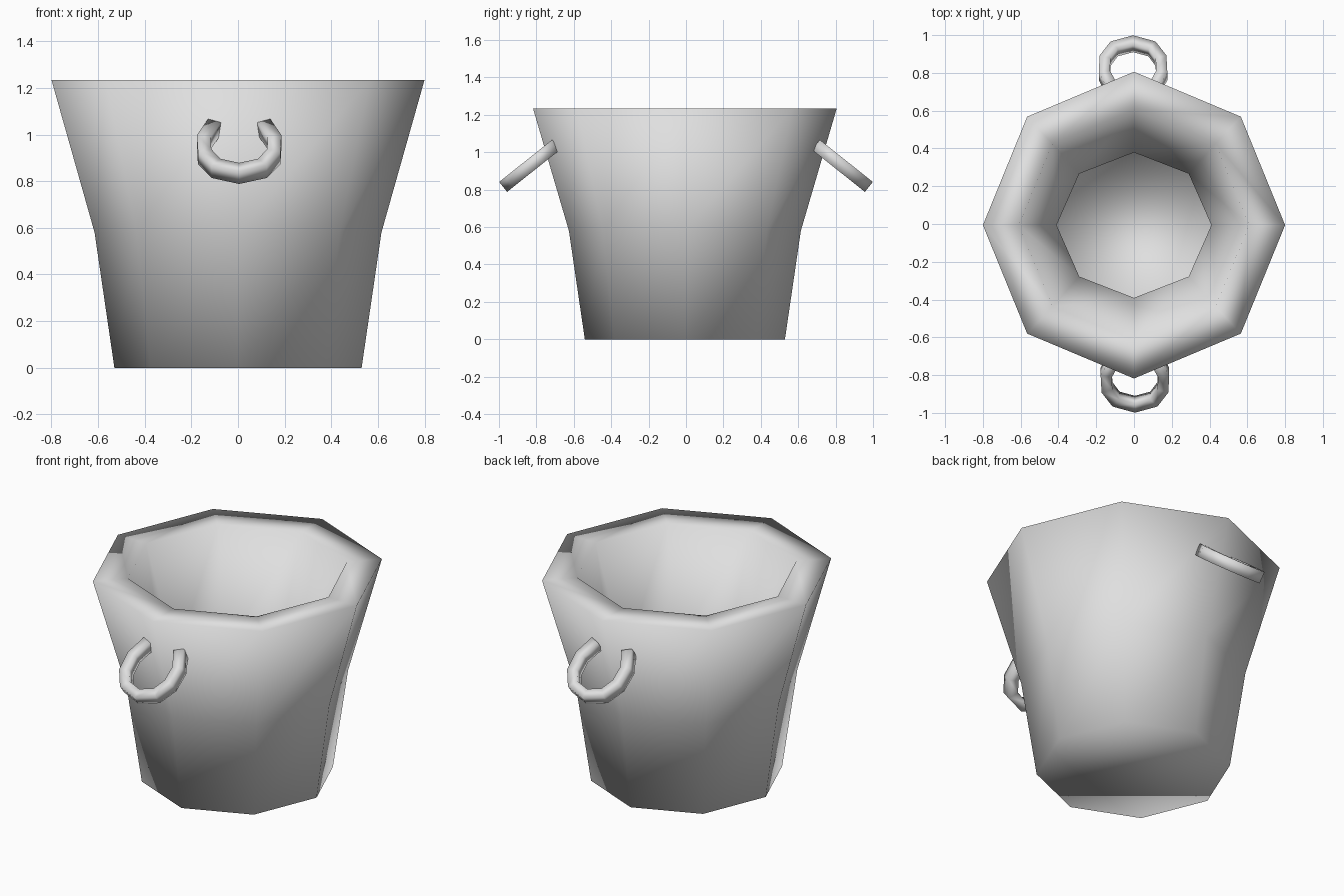
import bpy, bmesh, math
from mathutils import Vector

cube = bpy.data.objects.get("Cube")
if cube:
    bpy.data.objects.remove(cube, do_unlink=True)

grey = bpy.data.materials.new("light grey")
grey.use_nodes = True
colour = (0.74, 0.74, 0.74, 1)
grey.diffuse_color = colour
grey.node_tree.nodes["Principled BSDF"].inputs["Base Color"].default_value = colour

SIDES = 8
CENTRE_Y = -0.006


def loft(name, rings):
    """Smooth-shaded capped skin through rings of equal vertex count."""
    bm = bmesh.new()
    loops = [[bm.verts.new(co) for co in ring] for ring in rings]
    count = len(loops[0])
    for low, high in zip(loops, loops[1:]):
        for i in range(count):
            j = (i + 1) % count
            bm.faces.new((low[i], low[j], high[j], high[i]))
    bm.faces.new(reversed(loops[0]))
    bm.faces.new(loops[-1])
    bmesh.ops.recalc_face_normals(bm, faces=bm.faces)
    for face in bm.faces:
        face.smooth = True
    mesh = bpy.data.meshes.new(name)
    bm.to_mesh(mesh)
    bm.free()
    mesh.materials.append(grey)
    bpy.context.collection.objects.link(bpy.data.objects.new(name, mesh))


def make_bucket():
    """Eight-sided thick-walled bucket: x radius, y radius, height of each ring."""
    profile = [(0.53, 0.535, 0), (0.615, 0.62, 0.58), (0.80, 0.812, 1.235),
               (0.61, 0.61, 1.235), (0.41, 0.385, 0.58), (0.42, 0.40, 0.1)]
    angles = [math.tau * i / SIDES for i in range(SIDES)]
    loft("bucket", [[(rx * math.cos(a), CENTRE_Y + ry * math.sin(a), z) for a in angles]
                    for rx, ry, z in profile])


def make_handle(name, side):
    """Open ring of square bar sloping down from the wall (side -1 is front)."""
    half_width, half_thick = 0.03, 0.034
    half = [(0.106, 0.165), (0.152, 0.06), (0.148, -0.04), (0.1, -0.12)]
    path = [Vector(p) for p in half + [(0, -0.155)] + [(-x, s) for x, s in reversed(half)]]
    centre = Vector((-0.005 * side, 0.833 * side, 0.93))
    across = Vector((1, 0, 0))
    inward = Vector((0, -0.783 * side, 0.623))
    normal = Vector((0, 0.623 * side, 0.783))
    rings = []
    for i, point in enumerate(path):
        before = (point - path[max(i - 1, 0)]).normalized()
        after = (path[min(i + 1, len(path) - 1)] - point).normalized()
        along = (before + after).normalized()
        mitre = Vector((along.y, -along.x))
        ring = []
        for u, v in ((-1, -1), (1, -1), (1, 1), (-1, 1)):
            flat = point + mitre * half_width * u
            ring.append(centre + across * flat.x + inward * flat.y + normal * half_thick * v)
        rings.append(ring)
    loft(name, rings)


make_bucket()
make_handle("front_handle", -1)
make_handle("back_handle", 1)
